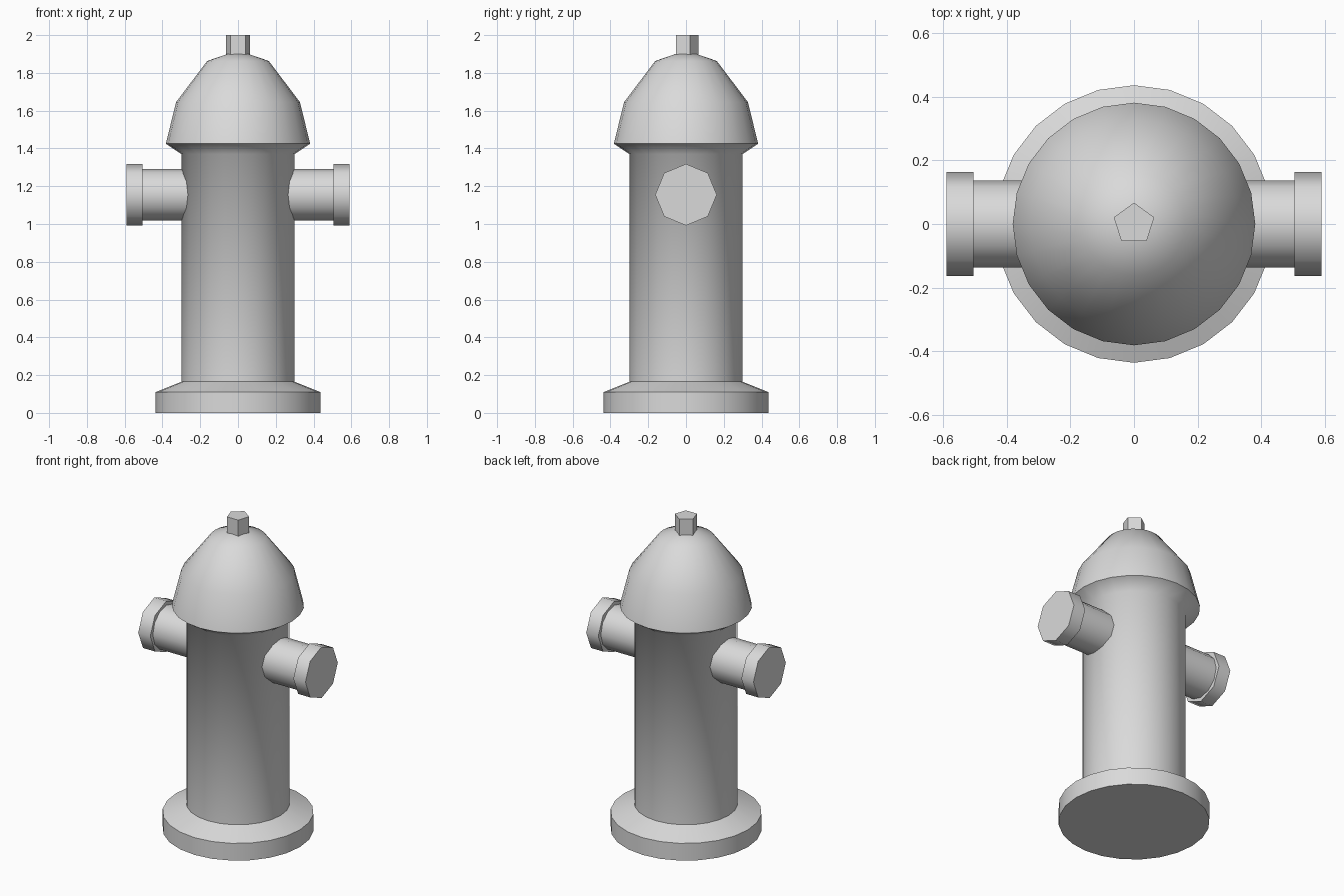
import bpy, bmesh, math
from mathutils import Matrix

if "Cube" in bpy.data.objects:
    bpy.data.objects.remove(bpy.data.objects["Cube"])

grey = bpy.data.materials.new("cast iron grey")
grey.diffuse_color = (0.7, 0.7, 0.7, 1)
grey.use_nodes = True
grey.node_tree.nodes["Principled BSDF"].inputs["Base Color"].default_value = grey.diffuse_color


def lathe(name, profile, sides, start=0.0, matrix=Matrix()):
    """Closed solid from (radius, height) rings; the two ends are capped."""
    bm = bmesh.new()
    rings = []
    for r, z in profile:
        ring = []
        for i in range(sides):
            a = start + 2 * math.pi * i / sides
            ring.append(bm.verts.new((r * math.cos(a), r * math.sin(a), z)))
        rings.append(ring)
    for lo, hi in zip(rings, rings[1:]):
        for i in range(sides):
            j = (i + 1) % sides
            bm.faces.new((lo[i], lo[j], hi[j], hi[i]))
    bm.faces.new(rings[0][::-1])
    bm.faces.new(rings[-1])
    bm.transform(matrix)
    bmesh.ops.recalc_face_normals(bm, faces=bm.faces)
    mesh = bpy.data.meshes.new(name)
    bm.to_mesh(mesh)
    bm.free()
    mesh.materials.append(grey)
    obj = bpy.data.objects.new(name, mesh)
    bpy.context.collection.objects.link(obj)
    bpy.ops.object.select_all(action='DESELECT')
    obj.select_set(True)
    bpy.context.view_layer.objects.active = obj
    bpy.ops.object.shade_smooth_by_angle(angle=math.radians(60))
    return obj


# base flange, barrel and domed bonnet in one turned profile
lathe("hydrant_body", [(0.437, 0), (0.437, 0.11), (0.30, 0.165), (0.30, 1.37),
                       (0.382, 1.425), (0.328, 1.645), (0.163, 1.863),
                       (0.05, 1.902)], 24)

# five-sided operating nut
lathe("top_nut", [(0.067, 1.88), (0.067, 2.0)], 5, math.pi / 2)

# side outlets with octagonal caps
for side, s in (("right", 1), ("left", -1)):
    m = Matrix.Translation((0, 0, 1.155)) @ Matrix.Rotation(s * math.pi / 2, 4, 'Y')
    lathe(side + "_outlet", [(0.137, 0.22), (0.137, 0.52)], 12, 0, m)
    lathe(side + "_outlet_cap", [(0.163, 0.505), (0.163, 0.59)], 8, 0, m)
